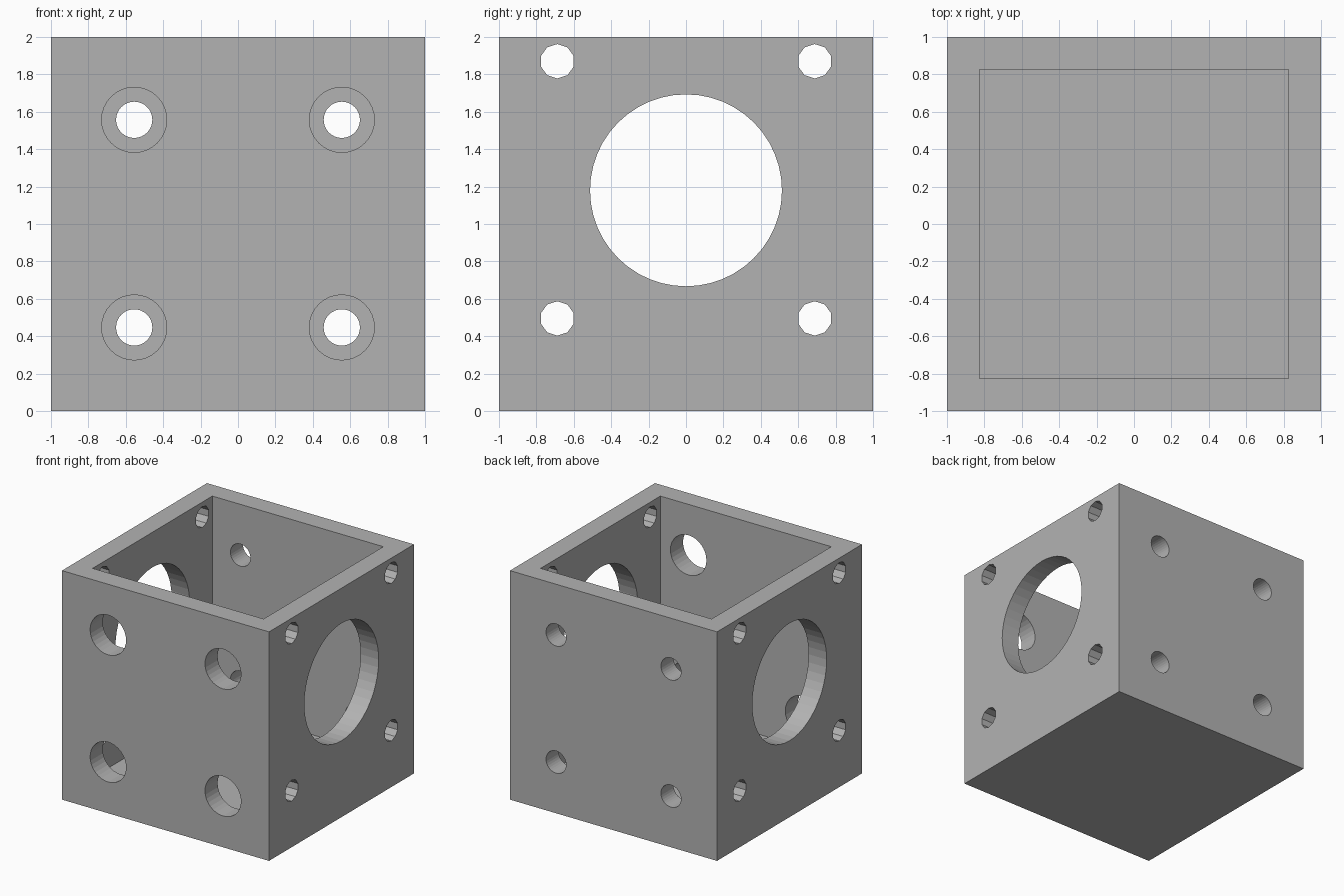
import bpy
import bmesh
from math import radians
from mathutils import Matrix

old = bpy.data.objects.get("Cube")
if old:
    bpy.data.objects.remove(old, do_unlink=True)

WALL = 0.174
MID = 1 - WALL / 2                     # middle of a wall's thickness

grey = bpy.data.materials.new("grey")
grey.use_nodes = True
colour = (0.45, 0.45, 0.45, 1)
grey.diffuse_color = colour
grey.node_tree.nodes["Principled BSDF"].inputs["Base Color"].default_value = colour


def finish(name, bm):
    mesh = bpy.data.meshes.new(name)
    bm.to_mesh(mesh)
    bm.free()
    mesh.materials.append(grey)
    obj = bpy.data.objects.new(name, mesh)
    bpy.context.collection.objects.link(obj)
    return obj


def add_box(bm, size, centre):
    matrix = Matrix.Translation(centre) @ Matrix.Diagonal((*size, 1))
    bmesh.ops.create_cube(bm, size=1, matrix=matrix)


def add_hole(bm, axis, centre, radius, sides):
    turn = Matrix.Rotation(radians(90), 4, axis) @ Matrix.Rotation(radians(90), 4, "Z")
    bmesh.ops.create_cone(bm, cap_ends=True, segments=sides, radius1=radius,
                          radius2=radius, depth=0.3,
                          matrix=Matrix.Translation(centre) @ turn)


# Solid block
bm = bmesh.new()
add_box(bm, (2, 2, 2), (0, 0, 1))
housing = finish("open_housing", bm)

# Cavity, open at the top
bm = bmesh.new()
inner = 2 - 2 * WALL
add_box(bm, (inner, inner, 2), (0, 0, 1 + WALL))
cavity = finish("cavity_cutter", bm)

# Holes through the four walls
bm = bmesh.new()
for side in (-1, 1):
    add_hole(bm, "Y", (side * MID, 0, 1.18), 0.513, 48)     # large side bore
    for y in (-0.688, 0.688):
        for z in (0.495, 1.87):
            add_hole(bm, "Y", (side * MID, y, z), 0.092, 10)  # side bolt holes
    for z in (0.447, 1.557):
        add_hole(bm, "X", (side * 0.555, -MID, z), 0.174, 32)  # front access holes
        add_hole(bm, "X", (side * 0.555, MID, z), 0.097, 32)   # back screw holes
holes = finish("hole_cutter", bm)

# Cut the block and bake the result
for cutter in (cavity, holes):
    mod = housing.modifiers.new(cutter.name, "BOOLEAN")
    mod.operation = "DIFFERENCE"
    mod.solver = "EXACT"
    mod.object = cutter
    cutter.hide_render = True
bpy.context.view_layer.update()
graph = bpy.context.evaluated_depsgraph_get()
baked = bpy.data.meshes.new_from_object(housing.evaluated_get(graph))
housing.modifiers.clear()
housing.data = baked
for cutter in (cavity, holes):
    bpy.data.objects.remove(cutter, do_unlink=True)
